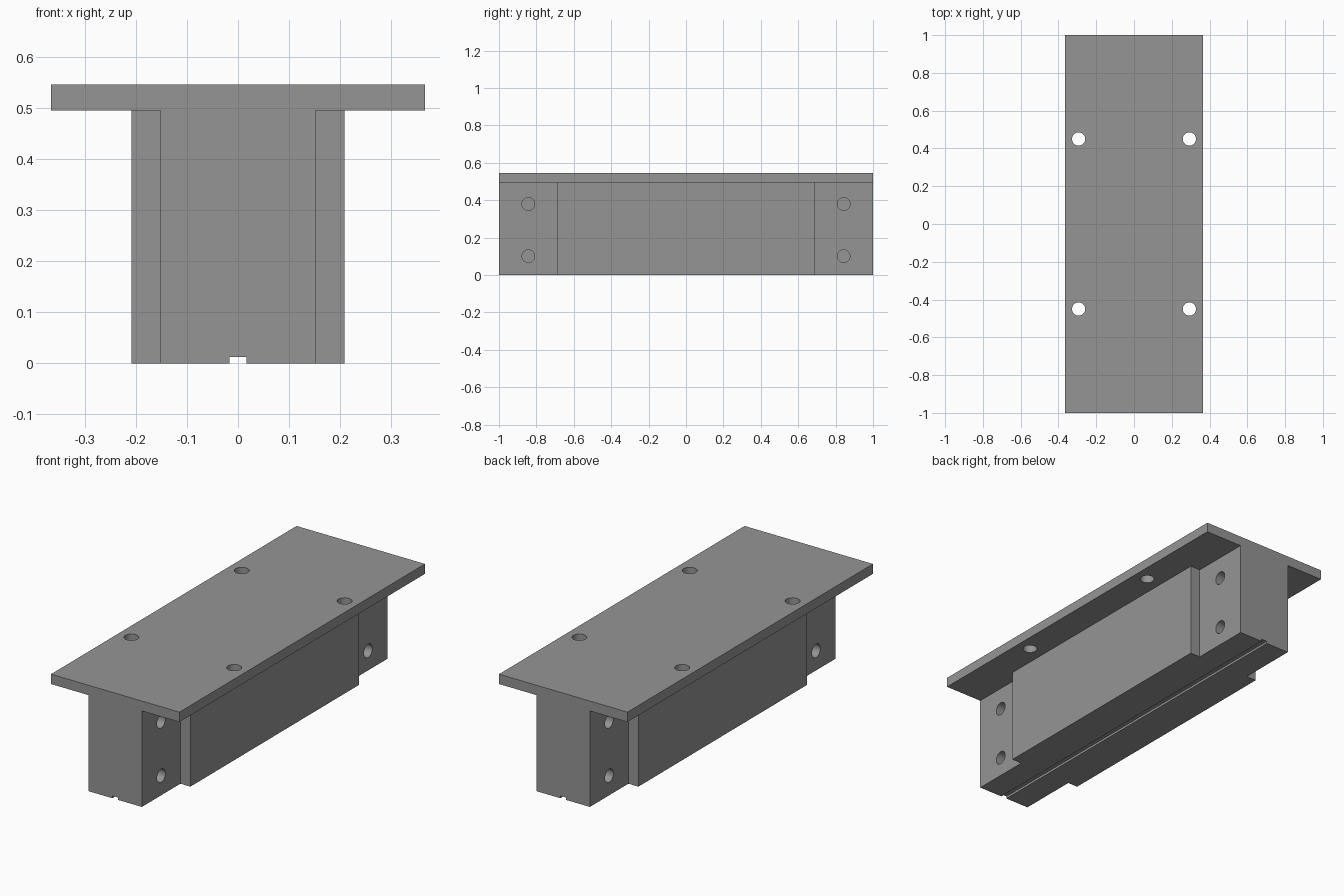
import bpy, bmesh, math
from mathutils import Matrix, Vector

if "Cube" in bpy.data.objects:
    bpy.data.objects.remove(bpy.data.objects["Cube"])

steel = bpy.data.materials.new("grey steel")
steel.diffuse_color = (0.30, 0.30, 0.30, 1)
steel.use_nodes = True
steel.node_tree.nodes["Principled BSDF"].inputs["Base Color"].default_value = steel.diffuse_color


def make_object(name, bm):
    bmesh.ops.recalc_face_normals(bm, faces=bm.faces)
    mesh = bpy.data.meshes.new(name)
    bm.to_mesh(mesh)
    bm.free()
    mesh.materials.append(steel)
    obj = bpy.data.objects.new(name, mesh)
    bpy.context.collection.objects.link(obj)
    return obj


def prism(name, outline, z0, z1):
    bm = bmesh.new()
    face = bm.faces.new([bm.verts.new((x, y, z0)) for x, y in outline])
    top = bmesh.ops.extrude_face_region(bm, geom=[face])
    verts = [v for v in top["geom"] if isinstance(v, bmesh.types.BMVert)]
    bmesh.ops.translate(bm, verts=verts, vec=(0, 0, z1 - z0))
    return make_object(name, bm)


def rectangle(x, y):
    return [(-x, -y), (x, -y), (x, y), (-x, y)]


def drill(name, centre, radius, length, axis):
    bm = bmesh.new()
    bmesh.ops.create_cone(bm, cap_ends=True, segments=32, radius1=radius,
                          radius2=radius, depth=length)
    turn = Vector((0, 0, 1)).rotation_difference(Vector(axis)).to_matrix().to_4x4()
    bm.transform(Matrix.Translation(centre) @ turn)
    return make_object(name, bm)


def combine(target, tool, operation):
    mod = target.modifiers.new(operation.lower(), 'BOOLEAN')
    mod.operation = operation
    mod.solver = 'EXACT'
    mod.object = tool
    bpy.context.view_layer.objects.active = target
    bpy.ops.object.modifier_apply(modifier=mod.name)
    bpy.data.objects.remove(tool)


# Web block: narrow ends with a wider middle
END, MID, STEP, LONG = 0.152, 0.209, 0.686, 1.0
quarter = [(END, LONG), (END, STEP), (MID, STEP)]
right = quarter + [(x, -y) for x, y in reversed(quarter)]
outline = right + [(-x, y) for x, y in reversed(right)]
bracket = prism("mounting_bracket", outline, 0, 0.495)

# Top flange plate joined to the web
combine(bracket, prism("flange", rectangle(0.366, LONG), 0.495, 0.546), 'UNION')

# Shallow groove along the underside
combine(bracket, prism("groove_cutter", rectangle(0.0165, 1.1), -0.05, 0.012), 'DIFFERENCE')

# Flange bolt holes, right through
for x in (-0.293, 0.293):
    for y in (-0.45, 0.45):
        combine(bracket, drill("bolt_drill", (x, y, 0.52), 0.035, 0.2, (0, 0, 1)), 'DIFFERENCE')

# Blind side holes in the narrow ends
DEPTH = 0.1
for side in (-1, 1):
    for y in (-0.843, 0.843):
        for z in (0.101, 0.38):
            combine(bracket, drill("side_drill", (side * END, y, z), 0.034,
                                   2 * DEPTH, (1, 0, 0)), 'DIFFERENCE')

# Smooth hole walls, crisp edges elsewhere
bpy.ops.object.select_all(action='DESELECT')
bracket.select_set(True)
bpy.context.view_layer.objects.active = bracket
bpy.ops.object.shade_smooth_by_angle(angle=math.radians(30))
